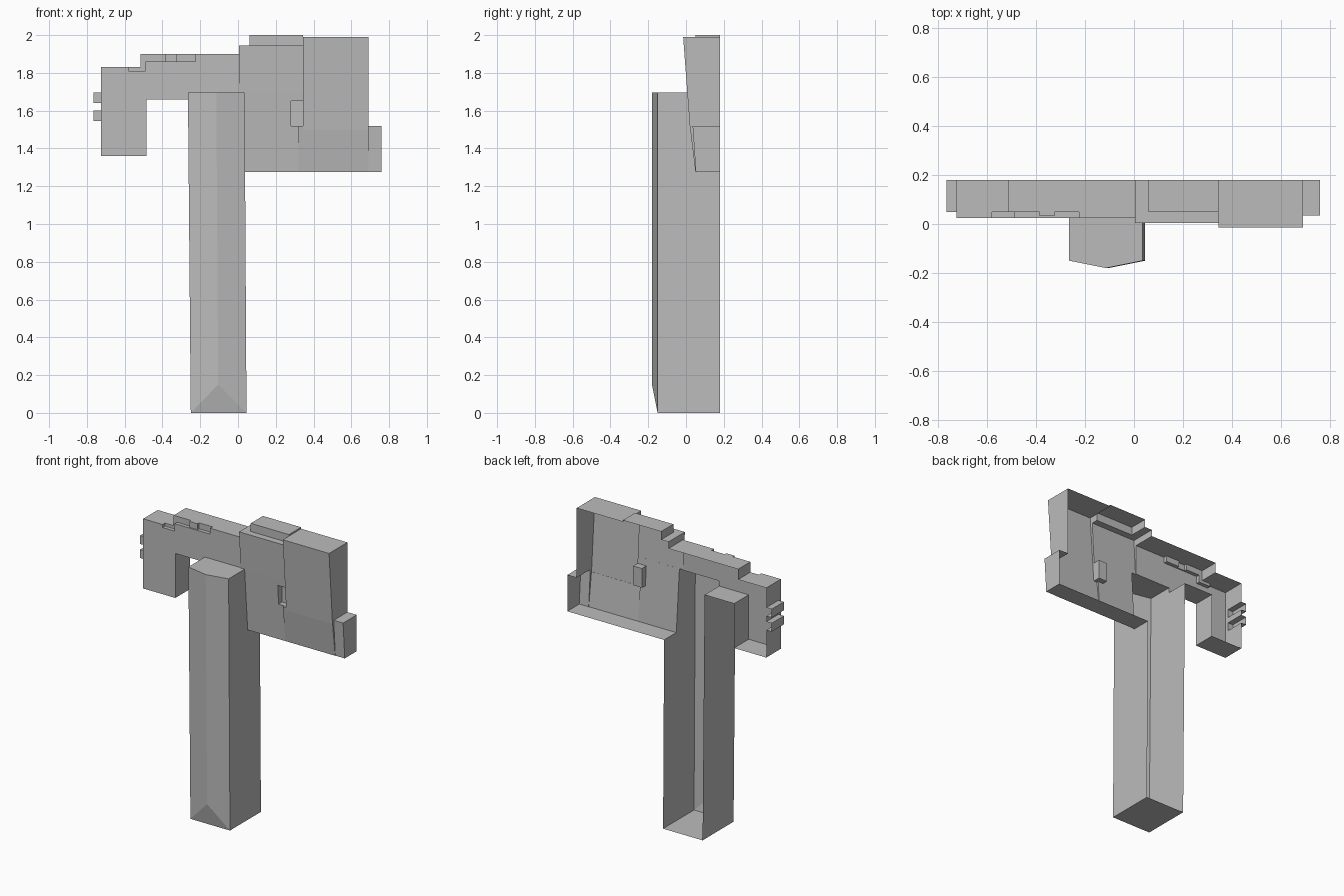
import bpy, bmesh
from mathutils import Vector

cube = bpy.data.objects.get("Cube")
if cube:
    bpy.data.objects.remove(cube, do_unlink=True)

BACK = 0.18

grey = bpy.data.materials.new("plain_grey")
grey.use_nodes = True
grey.diffuse_color = (0.5, 0.5, 0.5, 1)
grey.node_tree.nodes["Principled BSDF"].inputs["Base Color"].default_value = (0.5, 0.5, 0.5, 1)


def solid(name, points):
    """Convex flat-faced solid around the given points."""
    bm = bmesh.new()
    verts = [bm.verts.new(p) for p in points]
    bmesh.ops.convex_hull(bm, input=verts)
    bmesh.ops.dissolve_limit(bm, angle_limit=0.001, verts=bm.verts[:], edges=bm.edges[:])
    bmesh.ops.recalc_face_normals(bm, faces=bm.faces[:])
    mesh = bpy.data.meshes.new(name)
    bm.to_mesh(mesh)
    bm.free()
    mesh.materials.append(grey)
    obj = bpy.data.objects.new(name, mesh)
    bpy.context.scene.collection.objects.link(obj)
    return obj


def block(name, x0, x1, z0, z1, y_low, y_high=None, back=BACK):
    """Box reaching to the back plane, its front may lean."""
    y_high = y_low if y_high is None else y_high
    return solid(name, [(x, y, z) for x in (x0, x1)
                        for z, front in ((z0, y_low), (z1, y_high))
                        for y in (front, back)])


def combine(target, other, operation):
    mod = target.modifiers.new(operation.lower(), "BOOLEAN")
    mod.operation = operation
    mod.solver = "EXACT"
    mod.object = other
    bpy.context.view_layer.objects.active = target
    bpy.ops.object.modifier_apply(modifier=mod.name)
    bpy.data.objects.remove(other, do_unlink=True)


# Tall post with a ridged front that is chamfered at the foot
post = solid("post_and_arms", [
    (-0.25, -0.15, 0), (0.045, -0.15, 0), (-0.25, BACK, 0), (0.045, BACK, 0),
    (-0.265, -0.15, 1.695), (0.035, -0.15, 1.695),
    (-0.265, BACK, 1.695), (0.035, BACK, 1.695),
    (-0.105, -0.18, 0.15), (-0.115, -0.18, 1.695)])

parts = [
    # Narrow arm with its stepped top edge
    block("arm", -0.49, 0.02, 1.66, 1.86, 0.025),
    block("arm_top", -0.225, 0.02, 1.8, 1.9, 0.025),
    block("arm_recess", -0.515, -0.2, 1.82, 1.9, 0.05),
    block("arm_bump", -0.385, -0.325, 1.84, 1.9, 0.033),
    # End block hanging from the arm
    block("end_block", -0.725, -0.485, 1.36, 1.81, 0.025),
    block("end_block_top", -0.725, -0.58, 1.75, 1.83, 0.025),
    block("end_block_ledge", -0.6, -0.485, 1.76, 1.83, 0.05),
    # Wide leaning panels
    block("upper_panel", 0.005, 0.36, 1.695, 1.945, 0.02, 0.005),
    block("lower_panel", 0.0, 0.36, 1.275, 1.7, 0.05, 0.02),
    block("panel_cap", 0.06, 0.345, 1.9, 2.0, 0.05),
    block("side_block", 0.345, 0.69, 1.5, 1.99, 0.0215, -0.015),
    block("side_foot", 0.32, 0.69, 1.275, 1.52, 0.05, 0.02),
    block("side_flange", 0.6, 0.76, 1.275, 1.52, 0.052, 0.035),
]
# Two small pegs on the outer end
for z in (1.545, 1.64):
    parts.append(block("peg", -0.765, -0.7, z, z + 0.057, 0.05))

for part in parts:
    combine(post, part, "UNION")

# Small notch where the panels meet
combine(post, block("notch_cutter", 0.28, 0.345, 1.52, 1.65, -0.1, back=0.07), "DIFFERENCE")

# Open the hollow back
bm = bmesh.new()
bm.from_mesh(post.data)
bm.normal_update()
rear = [f for f in bm.faces if all(abs(v.co.y - BACK) < 0.001 for v in f.verts)]
bmesh.ops.delete(bm, geom=rear, context="FACES")
for f in bm.faces:
    f.smooth = False
bm.to_mesh(post.data)
bm.free()
